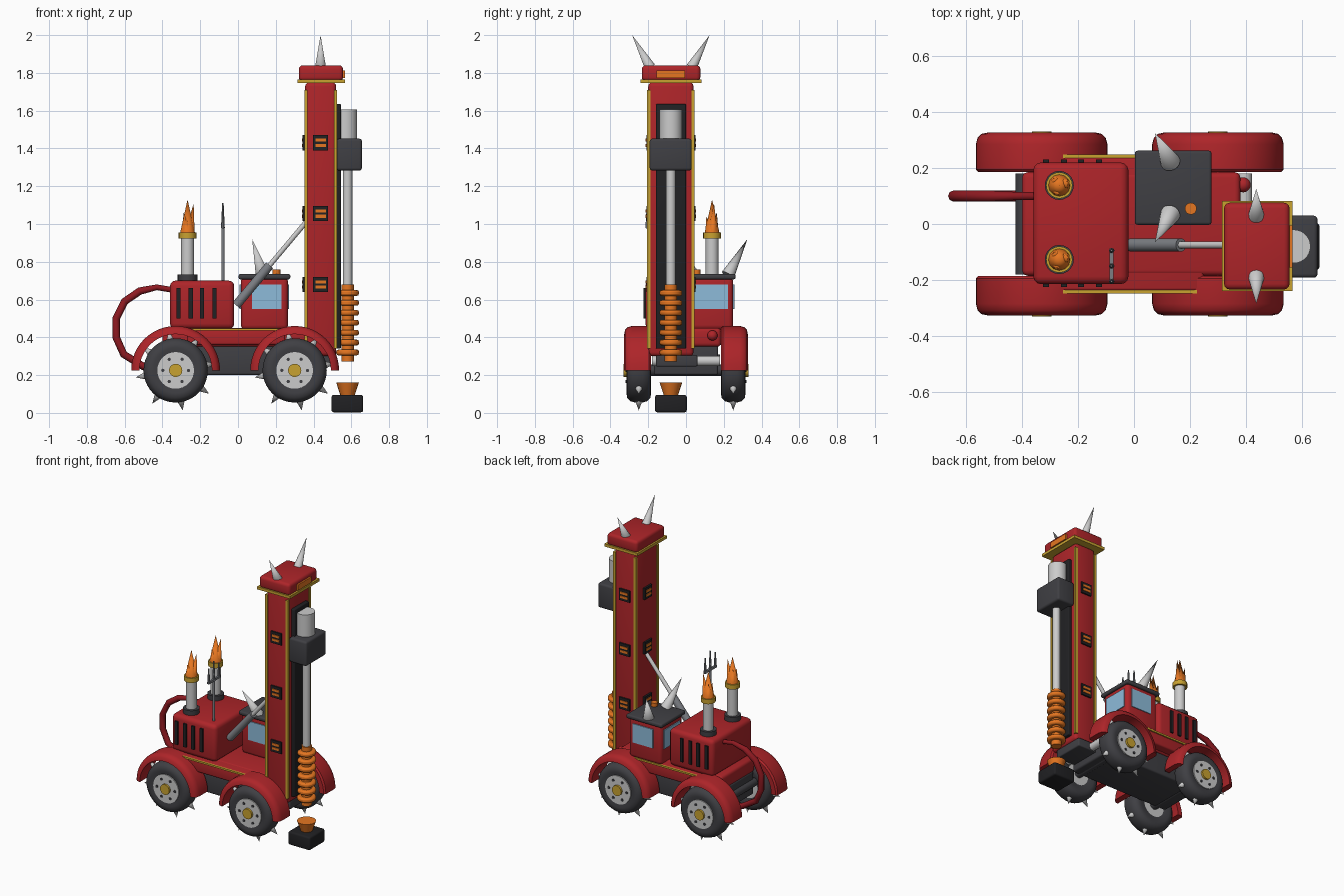
import bpy, bmesh, math
from mathutils import Vector

if "Cube" in bpy.data.objects:
    bpy.data.objects.remove(bpy.data.objects["Cube"])


def mat(name, r, g, b):
    m = bpy.data.materials.new(name)
    m.diffuse_color = (r, g, b, 1)
    m.use_nodes = True
    m.node_tree.nodes["Principled BSDF"].inputs["Base Color"].default_value = m.diffuse_color
    return m


RED = mat("red_paint", 0.42, 0.018, 0.022)
HOSE = mat("dark_red", 0.27, 0.01, 0.015)
DARK = mat("dark_grey", 0.05, 0.05, 0.057)
BLACK = mat("black", 0.015, 0.015, 0.017)
STEEL = mat("steel", 0.2, 0.21, 0.23)
GOLD = mat("yellow", 0.58, 0.36, 0.03)
ORANGE = mat("orange", 0.78, 0.18, 0.015)
GLASS = mat("glass", 0.27, 0.5, 0.7)
GREY = None


def finish(name, bm, m):
    bmesh.ops.recalc_face_normals(bm, faces=bm.faces)
    me = bpy.data.meshes.new(name)
    bm.to_mesh(me)
    bm.free()
    me.shade_smooth()
    me.set_sharp_from_angle(angle=math.radians(40))
    if m:
        me.materials.append(m)
    ob = bpy.data.objects.new(name, me)
    bpy.context.collection.objects.link(ob)
    return ob


def box(name, x, y, z, m, bev=0.0):
    bm = bmesh.new()
    bmesh.ops.create_cube(bm, size=1)
    for v in bm.verts:
        v.co = Vector([(a[0] + a[1]) / 2 + c * (a[1] - a[0]) for a, c in zip((x, y, z), v.co)])
    if bev:
        bmesh.ops.bevel(bm, geom=bm.edges[:], offset=bev, segments=3, profile=0.5, affect='EDGES')
    return finish(name, bm, m)


def rod(name, p, q, r1, m, r2=None, n=20):
    p, q = Vector(p), Vector(q)
    bm = bmesh.new()
    bmesh.ops.create_cone(bm, cap_ends=True, segments=n, radius1=r1,
                          radius2=r1 if r2 is None else r2, depth=(q - p).length)
    rot = (q - p).to_track_quat('Z', 'Y')
    for v in bm.verts:
        v.co = rot @ v.co + (p + q) / 2
    return finish(name, bm, m)


def lathe(name, profile, x, z, m, arc=math.tau, n=40):
    """Sweep a closed (y, radius) profile about the y axis through (x, z)."""
    bm = bmesh.new()
    full = arc > 6
    rings = []
    for i in range(n if full else n + 1):
        a = arc * i / n
        rings.append([bm.verts.new((x + r * math.cos(a), y, z + r * math.sin(a))) for y, r in profile])
    k = len(profile)
    for i in range(n):
        a, b = rings[i], rings[(i + 1) % len(rings)]
        for j in range(k):
            bm.faces.new((a[j], a[(j + 1) % k], b[(j + 1) % k], b[j]))
    if not full:
        bm.faces.new(rings[0])
        bm.faces.new(rings[-1])
    return finish(name, bm, m)


# Wheels, hubs, spikes and fenders
TYRE = [(-0.055, 0.08), (-0.065, 0.12), (-0.062, 0.145), (-0.045, 0.163), (-0.02, 0.17),
        (0.02, 0.17), (0.045, 0.163), (0.062, 0.145), (0.065, 0.12), (0.055, 0.08)]
FENDER = [(0.185, 0.192), (0.185, 0.225), (0.195, 0.235), (0.285, 0.235), (0.308, 0.229),
          (0.322, 0.215), (0.327, 0.192)]
WZ = 0.225
for end, wx in (("rear", -0.33), ("front", 0.3)):
    rod(end + "_axle", (wx, -0.25, WZ), (wx, 0.25, WZ), 0.03, DARK)
    for side, s in (("right", -1), ("left", 1)):
        n = f"{end}_{side}_"
        lathe(n + "tyre", [(s * 0.25 + y, r) for y, r in TYRE], wx, WZ, DARK)
        lathe(n + "fender", [(s * y, r) for y, r in FENDER], wx, WZ, RED, math.pi, 24)
        rod(n + "hub", (wx, s * 0.195, WZ), (wx, s * 0.316, WZ), 0.097, GREY, n=32)
        rod(n + "hub_cap", (wx, s * 0.3, WZ), (wx, s * 0.33, WZ), 0.035, GOLD)
        for i in range(6):
            a = math.radians(60 * i)
            bx, bz = wx + 0.068 * math.cos(a), WZ + 0.068 * math.sin(a)
            rod(n + "bolt", (bx, s * 0.31, bz), (bx, s * 0.321, bz), 0.009, DARK, n=8)
        for i in range(8):
            a = math.radians(45 * i + 10)
            d = Vector((math.cos(a), 0, math.sin(a)))
            c = Vector((wx, s * 0.25, WZ))
            rod(n + "tyre_spike", c + d * 0.16, c + d * 0.215, 0.021, GREY, 0, 10)

# Chassis and hull
box("chassis", (-0.4, 0.37), (-0.17, 0.17), (0.2, 0.36), DARK, 0.012)
rod("rear_bumper", (-0.395, -0.18, 0.28), (-0.395, 0.18, 0.28), 0.028, DARK)
rod("front_bumper", (0.395, -0.18, 0.275), (0.395, 0.18, 0.275), 0.027, GREY)
box("hull", (-0.4, 0.38), (-0.185, 0.185), (0.35, 0.45), RED, 0.02)
box("hull_middle", (-0.27, 0.25), (-0.24, 0.24), (0.36, 0.447), RED, 0.012)
for s in (-1, 1):
    box("hull_trim", (-0.265, 0.24), sorted((s * 0.236, s * 0.249)), (0.435, 0.447), GOLD)
bm = bmesh.new()
bmesh.ops.create_uvsphere(bm, u_segments=20, v_segments=12, radius=0.027)
bmesh.ops.translate(bm, verts=bm.verts, vec=(0.39, 0.14, 0.41))
finish("front_lamp", bm, RED)

# Engine housing with side slots
box("engine_housing", (-0.36, -0.02), (-0.215, 0.22), (0.445, 0.7), RED, 0.028)
for x in (-0.315, -0.25, -0.19, -0.125):
    for y in ((-0.226, -0.2), (0.2, 0.231)):
        box("engine_slot", (x - 0.011, x + 0.011), y, (0.5, 0.66), BLACK)

# Exhausts with flames
for y in (-0.127, 0.138):
    rod("exhaust_base", (-0.267, y, 0.69), (-0.267, y, 0.733), 0.052, DARK)
    rod("exhaust_pipe", (-0.267, y, 0.73), (-0.267, y, 0.93), 0.034, GREY)
    rod("exhaust_ring", (-0.267, y, 0.923), (-0.267, y, 0.955), 0.047, GOLD)
    rod("flame", (-0.267, y, 0.95), (-0.267, y, 1.13), 0.04, ORANGE, 0, 12)
    for dx, dy, h in ((0.032, 0.01, 1.11), (-0.02, 0.025, 1.06), (-0.01, -0.03, 1.04)):
        rod("flame_tongue", (-0.267 + dx * 0.4, y + dy * 0.4, 0.95), (-0.267 + dx, y + dy, h), 0.026, ORANGE, 0, 10)

# Three-pronged mast on the engine housing
rod("trident_shaft", (-0.08, -0.15, 0.69), (-0.08, -0.15, 1.03), 0.008, STEEL, n=10)
box("trident_bar", (-0.087, -0.073), (-0.212, -0.088), (0.975, 0.99), STEEL)
for y, h in ((-0.205, 1.08), (-0.15, 1.11), (-0.095, 1.08)):
    rod("trident_prong", (-0.08, y, 0.98), (-0.08, y, h), 0.01, STEEL, 0.004, 8)

# Cab with windows, roof, beacon and horns
box("cab", (0.015, 0.265), (0.01, 0.25), (0.44, 0.72), RED, 0.025)
for y in ((0.004, 0.02), (0.24, 0.256)):
    box("cab_side_window", (0.075, 0.23), y, (0.55, 0.68), GLASS)
box("cab_front_window", (0.255, 0.271), (0.045, 0.222), (0.55, 0.68), GLASS)
box("cab_rear_window", (0.009, 0.025), (0.045, 0.222), (0.55, 0.68), GLASS)
box("cab_roof", (0.003, 0.277), (-0.003, 0.262), (0.707, 0.735), DARK, 0.01)
rod("beacon", (0.203, 0.055, 0.73), (0.203, 0.055, 0.76), 0.021, ORANGE)
rod("cab_horn", (0.13, 0.222, 0.73), (0.075, 0.325, 0.92), 0.036, GREY, 0, 16)
rod("cab_horn", (0.13, 0.035, 0.73), (0.075, -0.065, 0.92), 0.036, GREY, 0, 16)

# Mast with corner trims and vents
box("mast", (0.355, 0.52), (-0.2, 0.04), (0.3, 1.75), RED, 0.022)
for x in (0.36, 0.516):
    for y in (-0.197, 0.037):
        box("mast_trim", (x - 0.009, x + 0.009), (y - 0.009, y + 0.009), (0.34, 1.71), GOLD)
for z in (0.68, 1.055, 1.43):
    box("mast_rear_vent", (0.342, 0.365), (-0.12, -0.04), (z - 0.04, z + 0.04), BLACK)
    for y in ((-0.21, -0.19), (0.03, 0.05)):
        box("mast_side_vent", (0.397, 0.477), y, (z - 0.04, z + 0.04), BLACK)
    for dz in (-0.014, 0.014):
        zz = (z + dz - 0.008, z + dz + 0.008)
        box("vent_slat", (0.338, 0.35), (-0.108, -0.052), zz, ORANGE)
        for y in ((-0.214, -0.2), (0.04, 0.054)):
            box("vent_slat", (0.409, 0.465), y, zz, ORANGE)
box("mast_foot", (0.33, 0.51), (-0.16, 0.06), (0.245, 0.305), DARK, 0.008)
box("guide_rail", (0.5, 0.545), (-0.16, 0.0), (0.34, 1.635), BLACK, 0.006)

# Mast head with horns
box("head_plate", (0.314, 0.566), (-0.24, 0.082), (1.747, 1.766), GOLD)
box("mast_head", (0.322, 0.556), (-0.234, 0.076), (1.757, 1.84), RED, 0.02)
box("head_light", (0.54, 0.567), (-0.155, -0.005), (1.773, 1.812), ORANGE)
rod("head_horn", (0.437, 0.03, 1.83), (0.437, 0.125, 2.0), 0.029, GREY, 0, 16)
rod("head_horn", (0.437, -0.19, 1.83), (0.437, -0.285, 2.0), 0.029, GREY, 0, 16)

# Drill: motor, carriage, rod, auger, bit and ground block
DX, DY = 0.58, -0.08
rod("drill_motor", (0.571, DY, 1.43), (0.571, DY, 1.605), 0.06, GREY, n=28)
box("drill_carriage", (0.522, 0.656), (-0.192, 0.03), (1.283, 1.452), DARK, 0.014)
rod("drill_rod", (DX, DY, 0.6), (DX, DY, 1.3), 0.025, GREY)
rod("auger_core", (DX, DY, 0.272), (DX, DY, 0.68), 0.033, ORANGE)
for i in range(7):
    z = 0.32 + 0.0525 * i
    ring = rod("auger_flight", (DX, DY, z - 0.015), (DX, DY, z + 0.015), 0.06, ORANGE, n=24)
    bev = ring.modifiers.new("round", 'BEVEL')
    bev.width, bev.segments = 0.01, 2
rod("drill_bit", (DX, DY, 0.085), (DX, DY, 0.16), 0.035, ORANGE, 0.06)
box("ground_block", (0.495, 0.663), (-0.164, 0.004), (0.003, 0.095), BLACK, 0.012)

# Hydraulic strut bracing the mast
A, B = Vector((-0.01, -0.075, 0.57)), Vector((0.36, -0.075, 1.01))
rod("strut_cylinder", A, A.lerp(B, 0.48), 0.024, STEEL)
rod("strut_piston", A.lerp(B, 0.4), B, 0.013, GREY)

# Rear hose
cu = bpy.data.curves.new("rear_hose", 'CURVE')
cu.dimensions, cu.bevel_depth, cu.bevel_resolution, cu.use_fill_caps = '3D', 0.02, 2, True
path = [(-0.34, 0.65), (-0.43, 0.665), (-0.52, 0.645), (-0.6, 0.59), (-0.645, 0.5),
        (-0.645, 0.4), (-0.605, 0.31), (-0.5, 0.245), (-0.4, 0.24)]
sp = cu.splines.new('POLY')
sp.points.add(len(path) - 1)
for i, (p, (x, z)) in enumerate(zip(sp.points, path)):
    p.co = (x, 0.1, z, 1)
    p.radius = 0.75 if i < 2 else 1
cu.materials.append(HOSE)
bpy.context.collection.objects.link(bpy.data.objects.new("rear_hose", cu))
